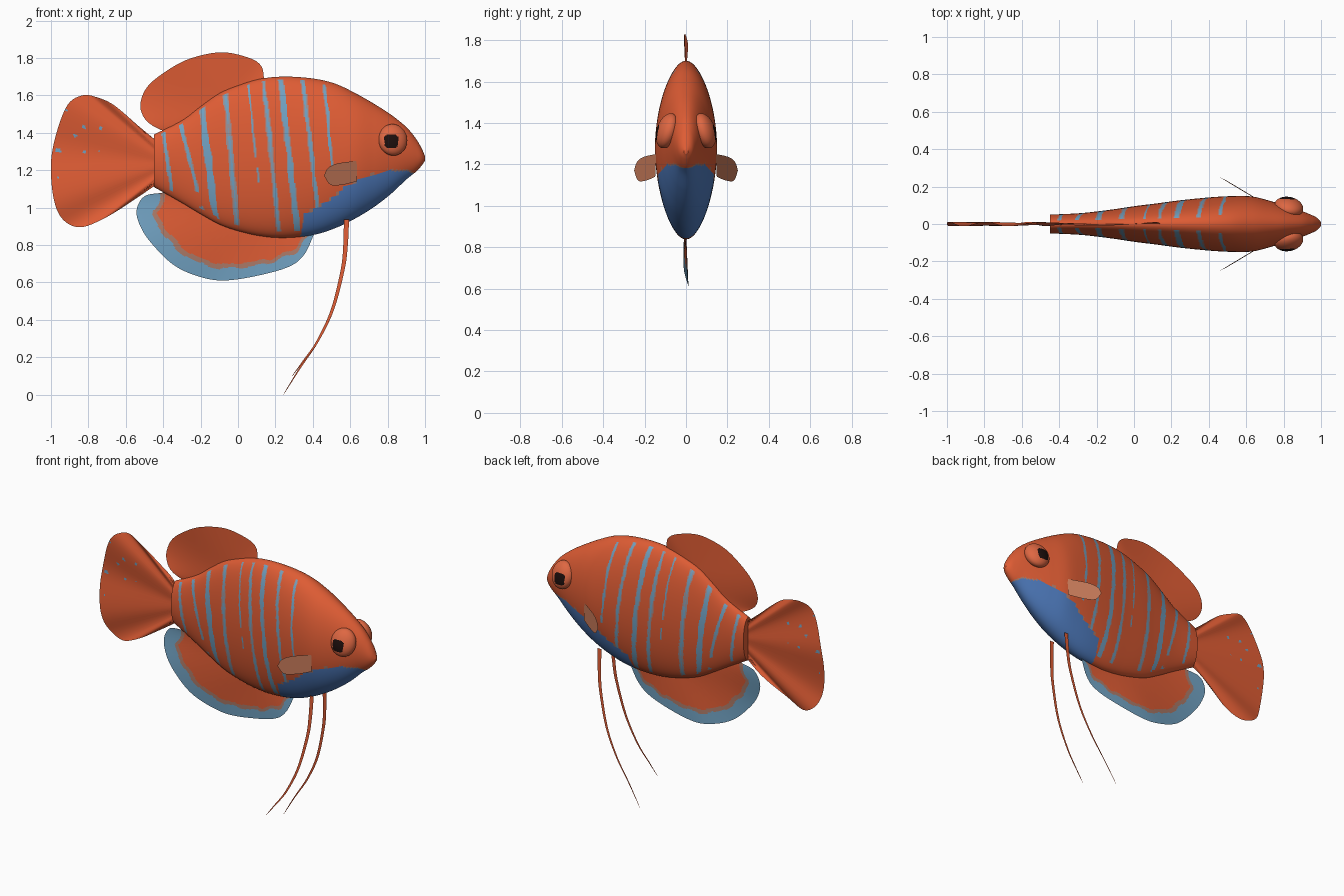
import bpy, bmesh, math
from mathutils import Vector, Matrix, noise

if "Cube" in bpy.data.objects:
    bpy.data.objects.remove(bpy.data.objects["Cube"])


def material(name, rgb):
    m = bpy.data.materials.new(name)
    m.diffuse_color = [(((c / 255) + 0.055) / 1.055) ** 2.4 for c in rgb] + [1]
    m.use_nodes = True
    m.node_tree.nodes["Principled BSDF"].inputs["Base Color"].default_value = m.diffuse_color
    return m


ORANGE, BLUE, GREY, BELLY, BLACK, TAN, BLEND, EYE = range(8)
MATS = [material("orange", (222, 92, 52)), material("pale_blue", (112, 160, 192)),
        material("grey_stripe", (150, 142, 148)), material("belly_blue", (78, 122, 188)),
        material("pupil_black", (28, 14, 12)), material("fin_tan", (196, 120, 88)),
        material("faded_edge", (172, 122, 104)), material("eye_orange", (222, 103, 66))]


def smooth(pts, n):
    """Catmull-Rom curve through points, n steps per span."""
    p = [Vector(q) for q in pts]
    p = [p[0] * 2 - p[1]] + p + [p[-1] * 2 - p[-2]]
    out = []
    for a, b, c, d in zip(p, p[1:], p[2:], p[3:]):
        for i in range(n):
            t = i / n
            out.append(0.5 * (2 * b + (c - a) * t + (2 * a - 5 * b + 4 * c - d) * t * t
                              + (3 * b - a - 3 * c + d) * t ** 3))
    return out + [p[-2]]


def finish(name, bm, rule):
    """Make the object and colour each face by rule(centre)."""
    me = bpy.data.meshes.new(name)
    for m in MATS:
        me.materials.append(m)
    for f in bm.faces:
        f.smooth = True
        f.material_index = rule(f.calc_center_median())
    bm.to_mesh(me)
    bm.free()
    me.set_sharp_from_angle(angle=math.radians(40))
    ob = bpy.data.objects.new(name, me)
    bpy.context.collection.objects.link(ob)
    return ob


def bridge(bm, rows, closed=False):
    for r, s in zip(rows, rows[1:]):
        n = len(r)
        for i in range(n if closed else n - 1):
            j = (i + 1) % n
            bm.faces.new((r[i], r[j], s[j], s[i]))


def lerp_table(table, x):
    for (x0, v0), (x1, v1) in zip(table, table[1:]):
        if x <= x1:
            return v0 + (v1 - v0) * max(0, (x - x0) / (x1 - x0))
    return table[-1][1]


# Body sections: x, top z, bottom z, half width
SECTIONS = [(-.45, 1.39, 1.11, .05), (-.3, 1.465, 1.025, .057), (-.2, 1.54, .965, .067),
            (-.1, 1.61, .91, .08), (0, 1.652, .875, .095), (.12, 1.688, .848, .11),
            (.25, 1.70, .838, .127), (.4, 1.69, .853, .142), (.52, 1.662, .89, .149),
            (.63, 1.61, .943, .147), (.73, 1.553, 1.005, .123), (.82, 1.495, 1.075, .095),
            (.9, 1.43, 1.15, .068), (.95, 1.37, 1.19, .048), (.98, 1.32, 1.222, .032),
            (1, 1.275, 1.25, .01)]
# Stripes: x at z 1.7, x at z 0.9, half width, breakup, blue share of the width
STRIPES = [(-.445, -.325, .012, -.1, .6), (-.37, -.17, .012, .05, .6),
           (-.215, -.115, .018, -.4, .85), (-.075, -.005, .016, -.2, .4),
           (.05, .135, .007, .4, .5), (.134, .215, .013, -.1, .45),
           (.226, .315, .018, -.4, .8), (.343, .437, .013, .0, .5),
           (.458, .535, .009, .25, .6)]
BELLY_EDGE = [(.325, .80), (.355, .97), (.435, 1.015), (.515, 1.065), (.57, 1.115),
              (.62, 1.148), (.73, 1.185), (.8, 1.2), (.9, 1.205), (.94, 1.19), (.97, 1.1)]
TOPS = [s[:2] for s in SECTIONS]
BOTTOMS = [(s[0], s[2]) for s in SECTIONS]


def body_colour(c):
    wob = .012 * noise.noise((c.x * 18, 0, c.z * 18))
    if c.x > .325:
        d = lerp_table(BELLY_EDGE, c.x) + wob - c.z
        if d > 0:
            return BELLY if d > .007 else BLEND
    if (lerp_table(TOPS, c.x) - c.z < .015 or c.z - lerp_table(BOTTOMS, c.x) < .03
            or (c.x > .45 and c.z < 1.15)):
        return ORANGE
    for k, (xt, xb, w, gap, share) in enumerate(STRIPES):
        t = (1.7 - c.z) / .8
        d = abs(c.x - (xt + (xb - xt) * t + .005 * noise.noise((k, 9, c.z * 9))))
        n = noise.noise((k * 3.7, 2, c.z * 8))
        w *= .92 + .35 * noise.noise((k * 2.3, 5, c.z * 13))
        if d < w and n > gap - .45:
            return BLUE if d < w * (share + .5 * n) else GREY
    return ORANGE


bm = bmesh.new()
rings = []
SEG = 96
for x, zt, zb, w in smooth(SECTIONS, 24):
    cz, h = (zt + zb) / 2, (zt - zb) / 2
    rings.append([bm.verts.new((x, w * math.cos(a), cz + h * math.sin(a)))
                  for a in (2 * math.pi * i / SEG for i in range(SEG))])
bridge(bm, rings, True)
bm.faces.new(rings[0])
bm.faces.new(rings[-1])
bmesh.ops.recalc_face_normals(bm, faces=bm.faces)
finish("body", bm, body_colour)


def fin(name, outline, base, rule, amp, waves, rows=24, n=10):
    """Rippled thin sheet between a base curve and an outer edge (x, z)."""
    outer = smooth(outline, n)
    inner = smooth(base, 40)
    bm = bmesh.new()
    grid = []
    for r in range(rows + 1):
        t, row = r / rows, []
        for i, o in enumerate(outer):
            u = i / (len(outer) - 1)
            b = inner[round(u * (len(inner) - 1))]
            p = b.lerp(o, t)
            y = amp * t * math.sin(2 * math.pi * waves * u)
            row.append(bm.verts.new((p.x, y, p.y)))
        grid.append(row)
    bridge(bm, grid)
    return finish(name, bm, lambda c: rule(c, outer))


# Tail fan with scattered spots: x, z, radius
SPOTS = [(-.96, 1.305, .014), (-.87, 1.385, .010), (-.825, 1.43, .011), (-.735, 1.425, .008),
         (-.82, 1.3, .009), (-.92, 1.52, .007), (-.74, 1.3, .005), (-.96, 1.16, .006)]


def tail_colour(c, outer):
    return BLUE if any(math.hypot(c.x - x, c.z - z) < r for x, z, r in SPOTS) else ORANGE


fin("tail_fin",
    [(-.44, 1.36), (-.525, 1.43), (-.66, 1.545), (-.75, 1.588), (-.83, 1.60), (-.91, 1.55),
     (-.97, 1.40), (-1, 1.235), (-.985, 1.045), (-.935, .935), (-.84, .895), (-.71, .945),
     (-.58, 1.025), (-.44, 1.12)],
    [(-.43, 1.355), (-.43, 1.245), (-.43, 1.125)], tail_colour, .012, 4.5, rows=70, n=16)

# Dorsal fin
fin("dorsal_fin",
    [(.14, 1.685), (.125, 1.755), (.06, 1.80), (-.09, 1.83), (-.26, 1.795), (-.39, 1.725),
     (-.485, 1.645), (-.522, 1.555), (-.505, 1.485), (-.46, 1.44), (-.39, 1.405)],
    [(.13, 1.66), (0, 1.62), (-.1, 1.58), (-.2, 1.51), (-.3, 1.44), (-.38, 1.39)],
    lambda c, o: ORANGE, .01, 2)


# Anal fin with a blue border
def anal_colour(c, outer):
    d = min((Vector((c.x, c.z)) - o).length for o in outer[14:])
    d += .016 * noise.noise((c.x * 14, 3, c.z * 14))
    k = lerp_table([(-.5, 1.45), (-.3, 1.2), (0, 1), (.25, .85), (.34, .6), (.41, .2)], c.x)
    return BLUE if d < .062 * k else BLEND if d < .084 * k else ORANGE


fin("anal_fin",
    [(-.40, 1.08), (-.5, 1.06), (-.542, .985), (-.52, .895), (-.455, .80), (-.34, .69),
     (-.205, .63), (-.07, .61), (.115, .638), (.275, .685), (.355, .75), (.41, .865)],
    [(-.38, 1.09), (-.25, 1.03), (-.1, .94), (.05, .89), (.2, .87), (.39, .88)],
    anal_colour, .012, 2, rows=50, n=14)

for side, label in ((-1, "near"), (1, "far")):
    # Eye: flattened ball tilted to the head, with a dark pupil
    bm = bmesh.new()
    bmesh.ops.create_uvsphere(bm, u_segments=72, v_segments=56, radius=1)
    mat = (Matrix.Translation((.828, side * .091, 1.362))
           @ Matrix.Rotation(side * math.radians(18), 4, 'X')
           @ Matrix.Rotation(side * math.radians(-12), 4, 'Z')
           @ Matrix.Diagonal((.078, .049, .087, 1)))
    bm.transform(mat)
    finish(label + "_eye", bm, lambda c: BLACK if side * c.y > .09
           and max(abs(c.x - .819), abs(c.z - 1.355)) < .036
           and abs(c.x - .819) + abs(c.z - 1.355) < .06 else EYE)

    # Pectoral fin: thin paddle angled out from the flank
    bm = bmesh.new()
    upper = smooth([(.635, 1.25), (.53, 1.235), (.48, 1.21), (.46, 1.17)], 6)
    lower = smooth([(.635, 1.14), (.56, 1.122), (.495, 1.122), (.46, 1.17)], 6)
    rows = [[bm.verts.new((p.x, side * (.147 + (.635 - p.x) * .59 + (1.18 - p.y) * .04), p.y))
             for p in (a.lerp(b, t / 4) for t in range(5))]
            for a, b in zip(upper, lower)]
    bridge(bm, rows)
    bmesh.ops.remove_doubles(bm, verts=bm.verts, dist=1e-5)
    finish(label + "_pectoral_fin", bm, lambda c: TAN)

    # Feeler: tapering ribbon trailing from the belly
    end = [(.35, .12, .18), (.29, .125, .10)] if side < 0 else [(.33, .117, .14), (.243, .125, 0)]
    path = smooth([(.58, .065, .935), (.575, .074, .80), (.56, .083, .67), (.505, .099, .455),
                   (.425, .11, .285)] + end, 10)
    bm = bmesh.new()
    rows = []
    for i, p in enumerate(path):
        w = .013 * (1 - i / (len(path) - 1)) ** .7 + .0008
        rows.append([bm.verts.new((p.x + s * w, side * p.y, p.z)) for s in (-1, 1)])
    bridge(bm, rows)
    finish(label + "_feeler", bm, lambda c: ORANGE)
